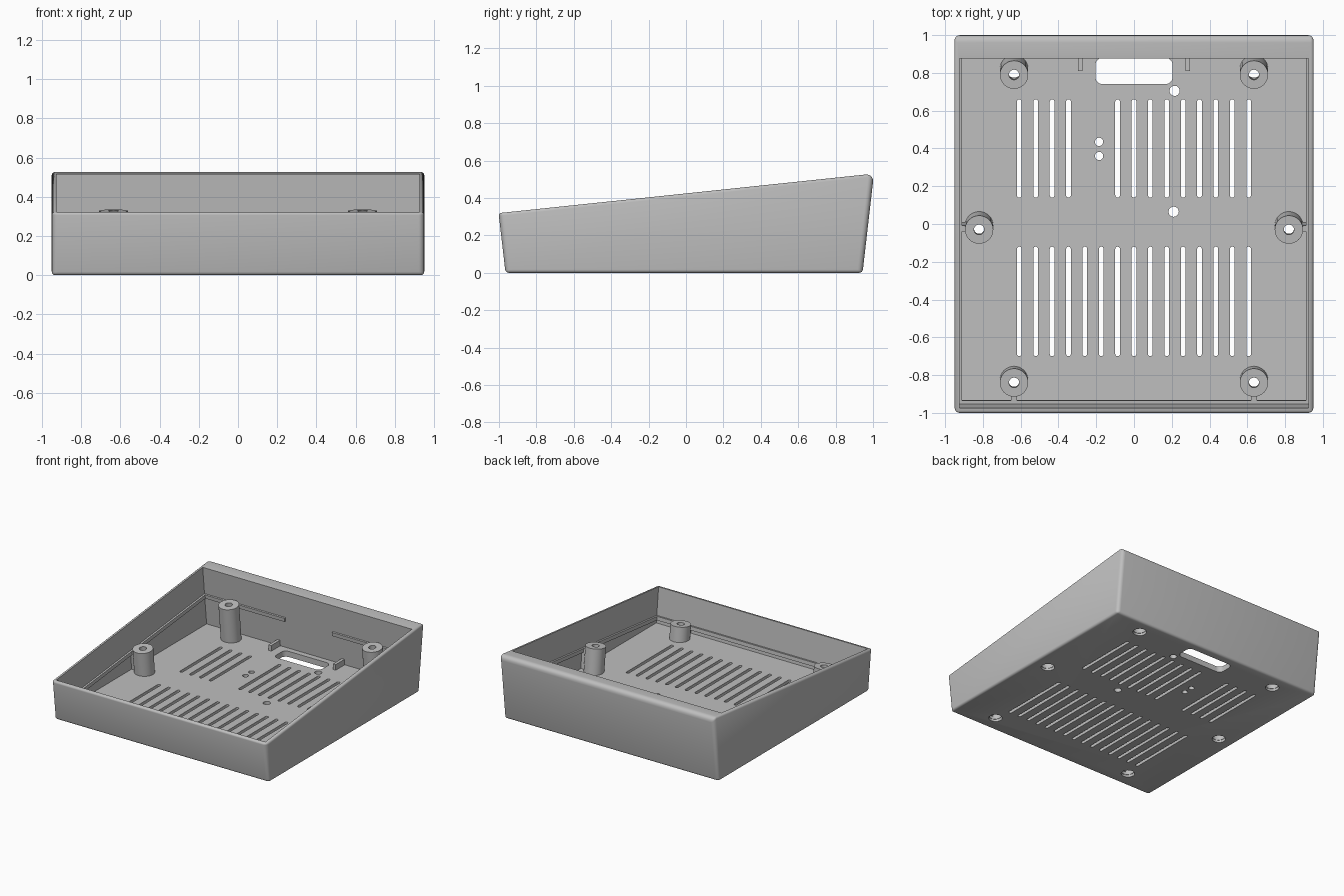
import bpy, bmesh, math
from mathutils import Matrix, Vector

if "Cube" in bpy.data.objects:
    bpy.data.objects.remove(bpy.data.objects["Cube"])

TILT = math.radians(6)
FLOOR = 0.045
TOP = 0.4245                       # height of the sloped rim plane at y = 0
SLOPED = Matrix.Translation((0, 0, TOP)) @ Matrix.Rotation(TILT, 4, 'X')

grey = bpy.data.materials.new("grey plastic")
grey.diffuse_color = (0.52, 0.52, 0.52, 1)
grey.use_nodes = True
grey.node_tree.nodes["Principled BSDF"].inputs["Base Color"].default_value = grey.diffuse_color


def rim_z(y):
    return TOP + y * math.tan(TILT)


def finish(name, bm, smooth=True):
    bmesh.ops.recalc_face_normals(bm, faces=bm.faces)
    me = bpy.data.meshes.new(name)
    bm.to_mesh(me)
    bm.free()
    me.materials.append(grey)
    ob = bpy.data.objects.new(name, me)
    bpy.context.collection.objects.link(ob)
    if smooth:
        shade(ob)
    return ob


def shade(ob):
    bpy.ops.object.select_all(action='DESELECT')
    ob.select_set(True)
    bpy.context.view_layer.objects.active = ob
    bpy.ops.object.shade_smooth_by_angle(angle=math.radians(35))


def extrude(bm, pts, offset):
    """Closed prism from an outline of 3D points."""
    f = bm.faces.new([bm.verts.new(p) for p in pts])
    new = bmesh.ops.extrude_face_region(bm, geom=[f])["geom"]
    bmesh.ops.translate(bm, vec=offset, verts=[v for v in new if isinstance(v, bmesh.types.BMVert)])


def side_prism(bm, profile, half):
    extrude(bm, [(-half, y, z) for y, z in profile], Vector((2 * half, 0, 0)))


def round_rect(bm, x0, x1, y0, y1, r, z0=-0.1, z1=0.1, n=6):
    """Vertical prism with rounded corners; also makes slots and round holes."""
    pts = []
    for k, (cx, cy) in enumerate([(x1 - r, y1 - r), (x0 + r, y1 - r), (x0 + r, y0 + r), (x1 - r, y0 + r)]):
        for i in range(n + 1):
            a = math.pi / 2 * (k + i / n)
            p = Vector((cx + r * math.cos(a), cy + r * math.sin(a), z0))
            if all((p - q).length > 1e-4 for q in pts):
                pts.append(p)
    extrude(bm, pts, Vector((0, 0, z1 - z0)))


def hole(bm, x, y, r):
    round_rect(bm, x - r, x + r, y - r, y + r, r)


def box(bm, x, y, z, matrix=Matrix()):
    c = [(a + b) / 2 for a, b in (x, y, z)]
    s = [abs(b - a) for a, b in (x, y, z)]
    m = matrix @ Matrix.Translation(c) @ Matrix.Diagonal((*s, 1))
    bmesh.ops.create_cube(bm, size=1, matrix=m)


def apply_modifiers(ob):
    dg = bpy.context.evaluated_depsgraph_get()
    me = bpy.data.meshes.new_from_object(ob.evaluated_get(dg))
    ob.modifiers.clear()
    ob.data = me


def cut(ob, cutter):
    m = ob.modifiers.new("cut", 'BOOLEAN')
    m.operation, m.solver, m.object = 'DIFFERENCE', 'EXACT', cutter
    apply_modifiers(ob)
    bpy.data.objects.remove(cutter)


# Wedge shell with rounded edges
bm = bmesh.new()
side_prism(bm, [(-0.965, 0), (0.944, 0), (1.005, rim_z(1.005)), (-1.002, rim_z(-1.002))], 0.95)
weight = bm.edges.layers.float.new("bevel_weight_edge")
for e in bm.edges:
    a, b = (v.co for v in e.verts)
    mid = (a + b) / 2
    if mid.z < 0.01:
        e[weight] = 0.4            # base edges
    elif abs(mid.x) < 0.01:
        e[weight] = 1.0 if mid.y > 0 else 0.3   # back and front rim
    elif abs(mid.y) < 0.1:
        e[weight] = 0.35           # side rims
    else:
        e[weight] = 0.65           # upright corners
shell = finish("case_shell", bm, False)
bev = shell.modifiers.new("round", 'BEVEL')
bev.limit_method, bev.width, bev.segments = 'WEIGHT', 0.045, 4
apply_modifiers(shell)

# Cavity, square to the sloped rim, with a level floor
slope = math.tan(TILT)
def wall_y(y_top, z):
    return y_top + (rim_z(y_top) - z) * slope
bm = bmesh.new()
side_prism(bm, [(wall_y(-0.975, FLOOR), FLOOR), (wall_y(0.875, FLOOR), FLOOR),
                (wall_y(0.875, 0.8), 0.8), (wall_y(-0.975, 0.8), 0.8)], 0.925)
cut(shell, finish("cavity_cutter", bm, False))

# Screw post positions at their tops
posts = [(s * x, y) for s in (-1, 1) for x, y in ((0.635, 0.79), (0.82, -0.03), (0.635, -0.84))]
POST_DEPTH = 0.18

# Vents, connector opening and holes through the floor
bm = bmesh.new()
for i in range(15):
    x = -0.607 + 0.0867 * i
    round_rect(bm, x - 0.0125, x + 0.0125, -0.70, -0.12, 0.0125)
    if i not in (4, 5):
        round_rect(bm, x - 0.0125, x + 0.0125, 0.14, 0.66, 0.0125)
round_rect(bm, -0.205, 0.205, 0.74, 0.88, 0.04)
for x, y, r in ((0.215, 0.705, 0.027), (0.21, 0.065, 0.027), (-0.185, 0.435, 0.022), (-0.185, 0.36, 0.022)):
    hole(bm, x, y, r)
for x, y in posts:
    hole(bm, x, wall_y(y, 0.02) - POST_DEPTH * slope, 0.05)
cut(shell, finish("floor_cutter", bm, False))
shade(shell)

# Hollow screw posts, square to the rim and open below for screw heads
for i, (x, y) in enumerate(posts):
    top = rim_z(y) - POST_DEPTH
    length = (top - 0.022) / math.cos(TILT)
    profile = [(0.075, -length), (0.075, 0), (0.027, 0), (0.027, -0.05), (0.047, -0.05), (0.047, -length)]
    m = Matrix.Translation((x, y, top)) @ Matrix.Rotation(TILT, 4, 'X')
    bm = bmesh.new()
    n = 32
    rings = [[bm.verts.new(m @ Vector((r * math.cos(2 * math.pi * k / n), r * math.sin(2 * math.pi * k / n), z)))
              for k in range(n)] for r, z in profile]
    for j, a in enumerate(rings):
        b = rings[(j + 1) % len(rings)]
        for k in range(n):
            bm.faces.new((a[k], a[(k + 1) % n], b[(k + 1) % n], b[k]))
    finish(f"screw_post_{i + 1}", bm)

# Thin ledge around the inside, parallel to the rim
bm = bmesh.new()
W = (-0.25, -0.22)
front, back = -0.935, 0.935
front = -0.975 / math.cos(TILT) - 0.001
back = 0.875 / math.cos(TILT) + 0.001
for s in (-1, 1):
    box(bm, (s * 0.91, s * 0.93), (front, back), W, SLOPED)
    box(bm, (s * 0.21, s * 0.93), (back - 0.015, back + 0.004), W, SLOPED)
box(bm, (-0.93, 0.93), (front - 0.004, front + 0.018), W, SLOPED)
finish("inner_ledge", bm, False)

# Webs joining the side and front posts to the walls
bm = bmesh.new()
for s in (-1, 1):
    box(bm, (s * 0.885, s * 0.93), (-0.062, -0.032), (-0.38, -0.22), SLOPED)
    box(bm, (s * 0.62, s * 0.65), (front - 0.004, front + 0.08), (-0.29, -0.22), SLOPED)
finish("post_webs", bm, False)

# Low guide ribs beside the connector opening
bm = bmesh.new()
for s in (-1, 1):
    box(bm, (s * 0.273, s * 0.297), (0.81, 0.93), (FLOOR - 0.01, FLOOR + 0.045))
finish("guide_ribs", bm, False)
